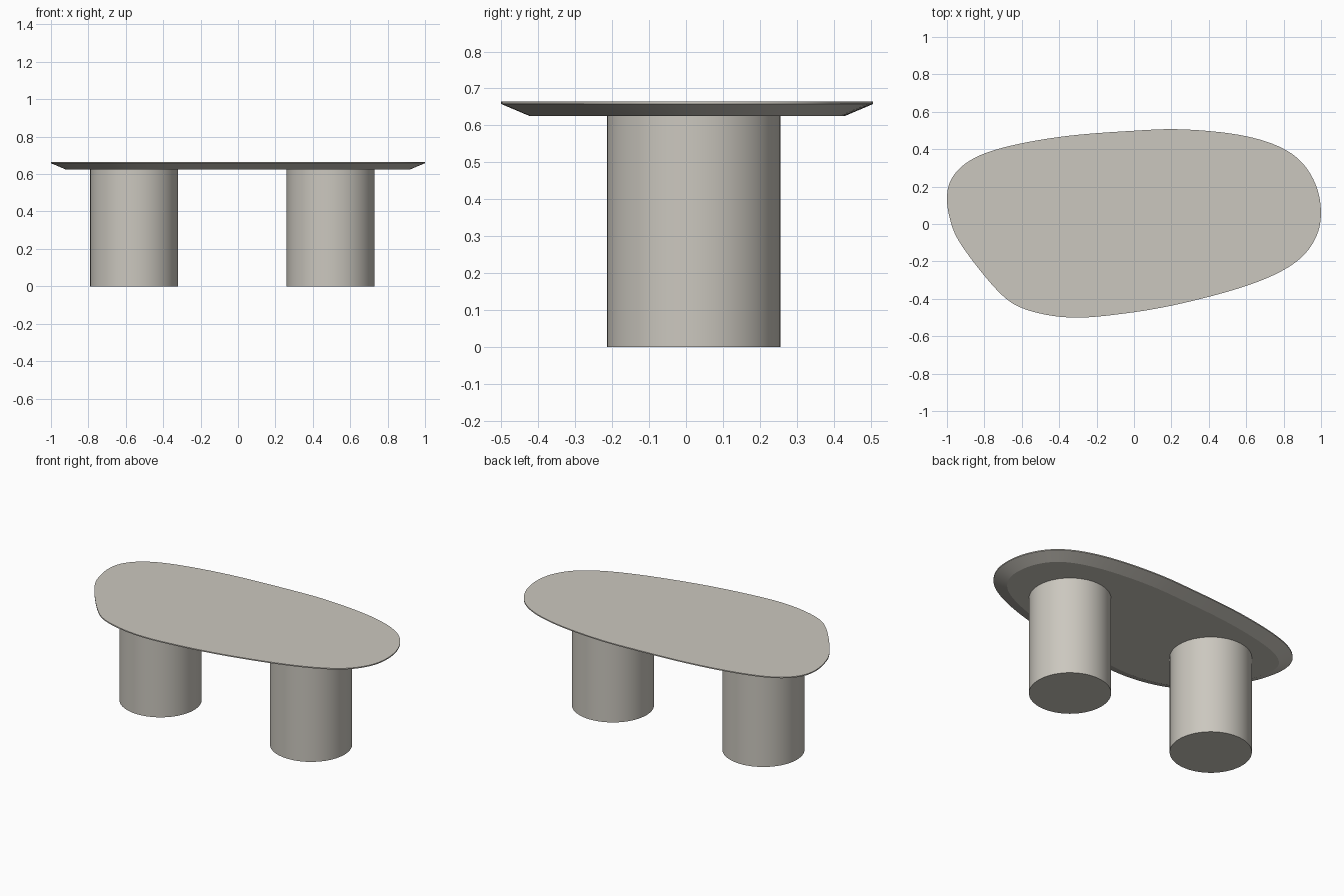
import bpy, bmesh, math
from mathutils import Vector

if "Cube" in bpy.data.objects:
    bpy.data.objects.remove(bpy.data.objects["Cube"])

stone = bpy.data.materials.new("warm grey stone")
stone.diffuse_color = (0.60, 0.575, 0.52, 1)
stone.use_nodes = True
stone.node_tree.nodes["Principled BSDF"].inputs["Base Color"].default_value = stone.diffuse_color

# Pebble outline of the table top, clockwise from the left end
KEYS = [(-1, .14), (-.965, .265), (-.8, .385), (-.4, .47), (0, .50), (.25, .51),
        (.6, .475), (.85, .38), (.97, .22), (1, .05), (.965, -.09), (.85, -.22),
        (.6, -.335), (.2, -.44), (-.1, -.487), (-.35, -.505), (-.59, -.458),
        (-.73, -.36), (-.93, -.105), (-.98, .02)]


def smooth_outline(keys, steps=8, passes=12):
    """Closed Catmull-Rom curve, lightly relaxed and refitted to the bounds."""
    p = [Vector(k) for k in keys]
    n, out = len(p), []
    for i in range(n):
        a, b, c, d = (p[(i + k) % n] for k in (-1, 0, 1, 2))
        for s in range(steps):
            t = s / steps
            out.append(0.5 * (2 * b + (c - a) * t + (2 * a - 5 * b + 4 * c - d) * t * t
                              + (3 * b - a - 3 * c + d) * t ** 3))
    m = len(out)
    for _ in range(passes):
        out = [(out[i - 1] + 2 * out[i] + out[(i + 1) % m]) / 4 for i in range(m)]
    sx = 1 / max(abs(v.x) for v in out)
    sy = 0.507 / max(abs(v.y) for v in out)
    return [Vector((v.x * sx, v.y * sy)) for v in out]


def inset(pts, dist):
    """Move every outline point inwards along its normal (clockwise outline)."""
    res = []
    for i, v in enumerate(pts):
        t = (pts[(i + 1) % len(pts)] - pts[i - 1]).normalized()
        res.append(v + Vector((t.y, -t.x)) * dist)
    return res


def finish(ob):
    ob.data.materials.append(stone)
    bpy.ops.object.select_all(action='DESELECT')
    ob.select_set(True)
    bpy.context.view_layer.objects.active = ob
    bpy.ops.object.shade_smooth_by_angle(angle=math.radians(20))


# Table top: thin lip with a wide undercut bevel
outline = smooth_outline(KEYS)
bm = bmesh.new()
rings = [[bm.verts.new((v.x, v.y, z)) for v in inset(outline, d)]
         for d, z in ((0.078, 0.625), (0, 0.658), (0, 0.665))]
count = len(outline)
for low, high in zip(rings, rings[1:]):
    for i in range(count):
        j = (i + 1) % count
        bm.faces.new((low[i], low[j], high[j], high[i]))
bm.faces.new(rings[0])
bm.faces.new(rings[-1])
bmesh.ops.recalc_face_normals(bm, faces=bm.faces)
mesh = bpy.data.meshes.new("table_top")
bm.to_mesh(mesh)
bm.free()
top = bpy.data.objects.new("table_top", mesh)
bpy.context.collection.objects.link(top)
finish(top)

# Two round column legs
for name, x in (("left_leg", -0.555), ("right_leg", 0.495)):
    bpy.ops.mesh.primitive_cylinder_add(vertices=64, radius=0.235, depth=0.625,
                                        location=(x, 0.021, 0.3125))
    leg = bpy.context.object
    leg.name = name
    finish(leg)
